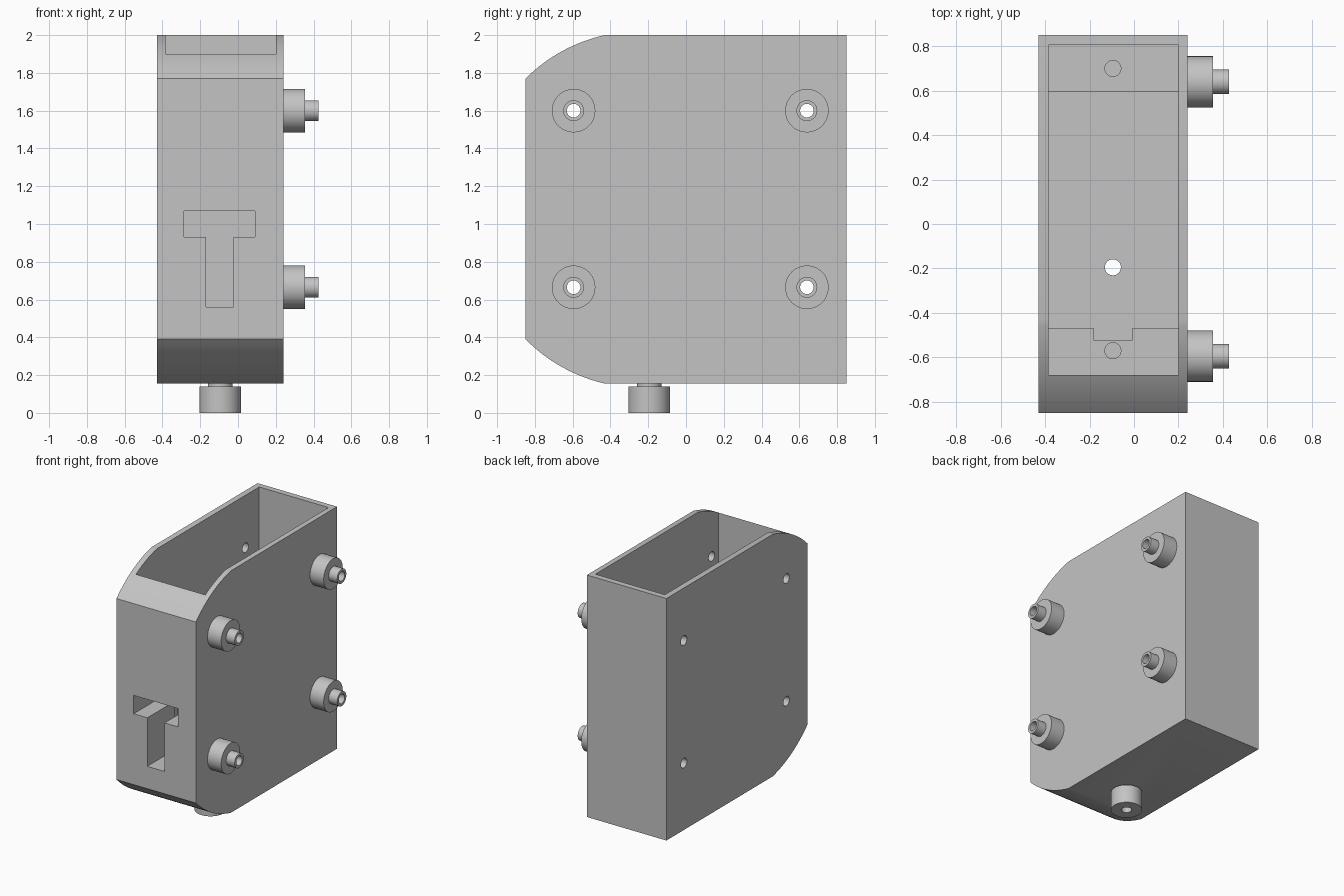
import bpy
import bmesh
from math import radians, pi
from mathutils import Vector, Matrix

default = bpy.data.objects.get("Cube")
if default:
    bpy.data.objects.remove(default, do_unlink=True)

grey = bpy.data.materials.new("plain grey")
grey.use_nodes = True
COLOUR = (0.55, 0.55, 0.55, 1)
grey.diffuse_color = COLOUR
grey.node_tree.nodes["Principled BSDF"].inputs["Base Color"].default_value = COLOUR

# Overall sizes
LEFT, RIGHT = 0.24, -0.43          # outer sides
IN_LEFT, IN_RIGHT = 0.20, -0.385   # cavity sides
FRONT, BACK = -0.85, 0.85
BOTTOM, TOP = 0.155, 2.0
FLOOR, LEDGE = 0.20, 1.2
MID = -0.095
HOLE = 0.036
PEGS = [(y, z) for y in (-0.595, 0.64) for z in (0.665, 1.6)]


def make(name, bm):
    bmesh.ops.recalc_face_normals(bm, faces=bm.faces)
    mesh = bpy.data.meshes.new(name)
    bm.to_mesh(mesh)
    bm.free()
    mesh.materials.append(grey)
    obj = bpy.data.objects.new(name, mesh)
    bpy.context.collection.objects.link(obj)
    return obj


def extrude(name, points, direction):
    bm = bmesh.new()
    face = bm.faces.new([bm.verts.new(p) for p in points])
    moved = bmesh.ops.extrude_face_region(bm, geom=[face])["geom"]
    bmesh.ops.translate(bm, vec=direction,
                        verts=[v for v in moved if isinstance(v, bmesh.types.BMVert)])
    return make(name, bm)


def box(name, x, y, z):
    return extrude(name, [(x[0], y[0], z[0]), (x[1], y[0], z[0]),
                          (x[1], y[1], z[0]), (x[0], y[1], z[0])], (0, 0, z[1] - z[0]))


def cylinder(name, start, end, radius, sides=48):
    start, end = Vector(start), Vector(end)
    axis = end - start
    place = Matrix.Translation((start + end) / 2) @ axis.to_track_quat("Z", "Y").to_matrix().to_4x4()
    bm = bmesh.new()
    bmesh.ops.create_cone(bm, cap_ends=True, segments=sides, radius1=radius,
                          radius2=radius, depth=axis.length, matrix=place)
    return make(name, bm)


def boolean(obj, other, operation="DIFFERENCE"):
    mod = obj.modifiers.new(operation.title(), "BOOLEAN")
    mod.operation, mod.solver, mod.object = operation, "EXACT", other
    bpy.context.view_layer.objects.active = obj
    bpy.ops.object.modifier_apply(modifier=mod.name)
    bpy.data.objects.remove(other, do_unlink=True)


def shade(obj):
    bpy.ops.object.select_all(action="DESELECT")
    obj.select_set(True)
    bpy.context.view_layer.objects.active = obj
    bpy.ops.object.shade_smooth_by_angle(angle=radians(20))


def arc(a, b, bulge, steps=16):
    # Shallow bowed corner between two points of the side profile
    a, b = Vector(a), Vector(b)
    normal = Vector((-(b - a).y, (b - a).x)).normalized()
    return [a.lerp(b, i / steps) + normal * bulge * 4 * (i / steps) * (1 - i / steps)
            for i in range(steps + 1)]


# Housing: side profile with bowed front corners
profile = [Vector((BACK, BOTTOM)), Vector((BACK, TOP))]
profile += arc((-0.43, TOP), (FRONT, 1.77), -0.034)
profile += arc((FRONT, 0.39), (-0.43, BOTTOM), -0.034)
housing = extrude("housing", [(RIGHT, p.x, p.y) for p in profile], (LEFT - RIGHT, 0, 0))

# Open cavity, leaving a ledge block at the front and the back
boolean(housing, box("upper_cavity", (IN_RIGHT, IN_LEFT), (-0.68, 0.805), (LEDGE, TOP + 0.2)))
boolean(housing, box("lower_cavity", (IN_RIGHT, IN_LEFT), (-0.47, 0.595), (FLOOR, LEDGE + 0.1)))
boolean(housing, box("ledge_notch", (-0.18, -0.01), (-0.525, -0.4), (FLOOR, LEDGE + 0.1)))

# T-shaped slot through the front
slot = [(-0.17, 0.56), (-0.025, 0.56), (-0.025, 0.93), (0.09, 0.93),
        (0.09, 1.07), (-0.285, 1.07), (-0.285, 0.93), (-0.17, 0.93)]
boolean(housing, extrude("slot_cutter", [(x, FRONT - 0.1, z) for x, z in slot], (0, 0.6, 0)))

# Screw holes: across the sides, down the ledges and through the floor
for y, z in PEGS:
    boolean(housing, cylinder("side_hole", (-0.6, y, z), (0.6, y, z), HOLE))
for y in (-0.57, 0.70):
    boolean(housing, cylinder("ledge_hole", (MID, y, LEDGE - 0.1), (MID, y, LEDGE + 0.1), HOLE))
boolean(housing, cylinder("floor_hole", (MID, -0.195, 0), (MID, -0.195, 0.4), HOLE))
shade(housing)


def stepped_peg(name, base, direction, steps):
    # Rings of (start, end, radius) along the axis with one bore through them
    base, direction = Vector(base), Vector(direction)
    bm = bmesh.new()
    outline = [(steps[0][0], HOLE)]
    for start, end, radius in steps:
        outline += [(start, radius), (end, radius)]
    outline.append((steps[-1][1], HOLE))
    turn = direction.to_track_quat("Z", "Y").to_matrix().to_4x4()
    verts = [bm.verts.new(base + turn @ Vector((r, 0, h))) for h, r in outline]
    edges = [bm.edges.new((verts[i], verts[(i + 1) % len(verts)])) for i in range(len(verts))]
    bmesh.ops.spin(bm, geom=verts + edges, cent=base, axis=direction,
                   angle=2 * pi, steps=48, use_merge=True)
    bmesh.ops.remove_doubles(bm, verts=bm.verts, dist=0.0005)
    obj = make(name, bm)
    shade(obj)
    return obj


# Four stepped pegs on the left side
for i, (y, z) in enumerate(PEGS):
    stepped_peg(f"side_peg_{i + 1}", (LEFT, y, z), (1, 0, 0),
                [(0, 0.115, 0.115), (0.115, 0.187, 0.055)])

# Foot with a narrow neck under the floor
stepped_peg("foot_peg", (MID, -0.195, BOTTOM), (0, 0, -1),
            [(0, 0.014, 0.065), (0.014, BOTTOM, 0.11)])
